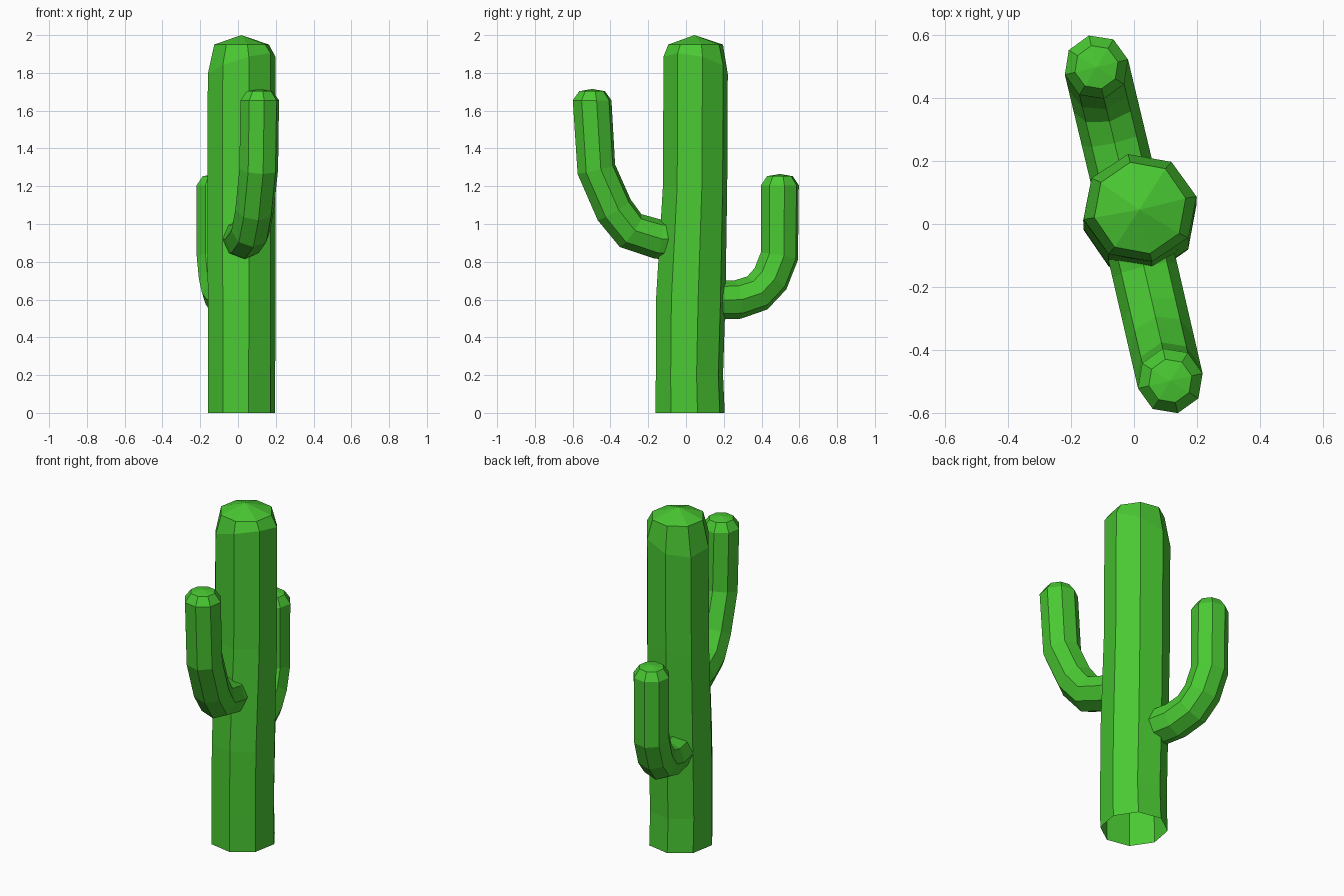
import bpy
import bmesh
from math import cos, sin, radians
from mathutils import Vector

if "Cube" in bpy.data.objects:
    bpy.data.objects.remove(bpy.data.objects["Cube"])

SIDES = 8
UP = Vector((0, 0, 1))

green = bpy.data.materials.new("cactus_green")
green.diffuse_color = (0.067, 0.58, 0.032, 1)
green.use_nodes = True
green.node_tree.nodes["Principled BSDF"].inputs["Base Color"].default_value = green.diffuse_color


def skin(name, rings, tip):
    """Bridge a list of rings, fan the last one to a tip; the base stays open."""
    bm = bmesh.new()
    loops = [[bm.verts.new(p) for p in ring] for ring in rings]
    for a, b in zip(loops, loops[1:]):
        for i in range(SIDES):
            j = (i + 1) % SIDES
            bm.faces.new((a[i], a[j], b[j], b[i]))
    top = bm.verts.new(tip)
    last = loops[-1]
    for i in range(SIDES):
        bm.faces.new((last[i], last[(i + 1) % SIDES], top))
    mesh = bpy.data.meshes.new(name)
    bm.to_mesh(mesh)
    bm.free()
    mesh.materials.append(green)
    obj = bpy.data.objects.new(name, mesh)
    bpy.context.collection.objects.link(obj)
    return obj


def trunk_ring(cy, rx, ry, z, tilt=0.0):
    ring = []
    for i in range(SIDES):
        a = radians(12 + 360 / SIDES * i)
        ring.append(Vector((0.019 + rx * cos(a), cy + ry * sin(a),
                            z + tilt * cos(a - radians(327)))))
    return ring


def arm(name, start, end, path, radius, cap_radius):
    """Sweep an octagon along (reach 0..1, z) points, from start to end in plan."""
    start, end = Vector((*start, 0)), Vector((*end, 0))
    span = end - start
    out = span.normalized()
    side = out.cross(UP)
    pts = [start + span * u + UP * z for u, z in path]
    rings = []
    for k, p in enumerate(pts):
        if k == 0:
            t = out
        elif k == len(pts) - 1:
            t = UP
        else:
            t = ((p - pts[k - 1]).normalized() + (pts[k + 1] - p).normalized()).normalized()
        rings.append((p, t, radius))
    rings.append((pts[-1] + UP * 0.048, UP, cap_radius))
    loops = []
    for p, t, r in rings:
        n = t.cross(side)
        angles = [radians(360 / SIDES * i) for i in range(SIDES)]
        loops.append([p + side * r * cos(a) + n * r * sin(a) for a in angles])
    return skin(name, loops, pts[-1] + UP * 0.06)


# Trunk: slightly leaning octagonal column with a skewed shoulder and low crown
skin("trunk", [
    trunk_ring(0.022, 0.182, 0.187, 0.0),
    trunk_ring(0.018, 0.182, 0.182, 0.2),
    trunk_ring(0.025, 0.183, 0.188, 0.6),
    trunk_ring(0.048, 0.184, 0.174, 1.2),
    trunk_ring(0.051, 0.183, 0.174, 1.84, 0.065),
    trunk_ring(0.051, 0.148, 0.148, 1.95),
], (0.017, 0.045, 2.0))

# Front arm: higher and longer
arm("front_arm", (0.0, 0.0), (0.115, -0.497),
    [(0.1, 0.92), (0.3, 0.92), (0.59, 0.965), (0.765, 1.075),
     (0.955, 1.29), (1.0, 1.655)], 0.105, 0.07)

# Back arm: lower and shorter
arm("back_arm", (0.0, 0.0), (-0.119, 0.497),
    [(0.2, 0.595), (0.55, 0.6), (0.76, 0.635), (0.9, 0.71),
     (0.995, 0.83), (1.0, 1.205)], 0.103, 0.07)
